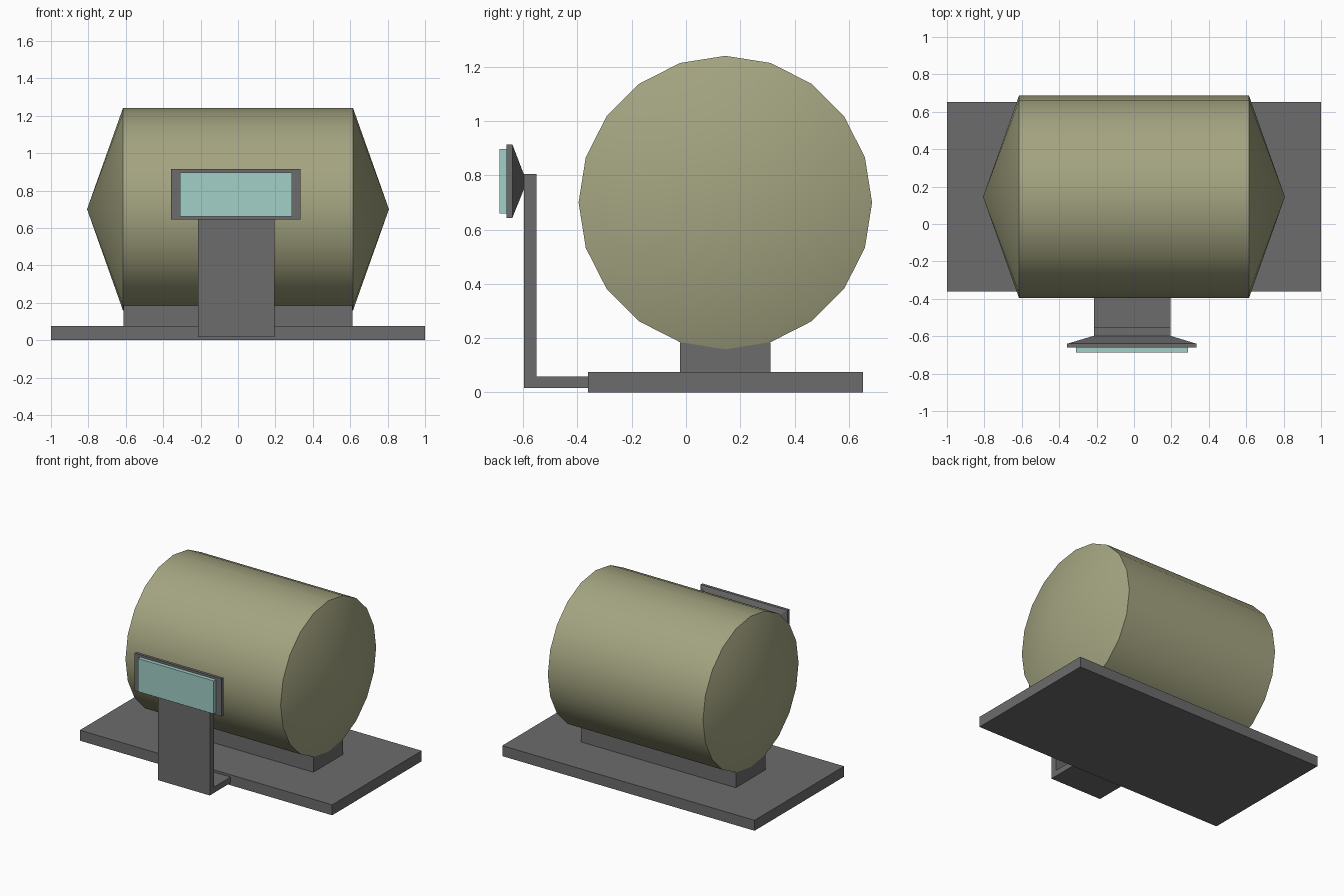
import bpy, bmesh, math
from mathutils import Matrix

if "Cube" in bpy.data.objects:
    bpy.data.objects.remove(bpy.data.objects["Cube"])


def material(name, color):
    m = bpy.data.materials.new(name)
    m.diffuse_color = (*color, 1)
    m.use_nodes = True
    m.node_tree.nodes["Principled BSDF"].inputs["Base Color"].default_value = m.diffuse_color
    return m


GREY = material("dark_grey", (0.15, 0.15, 0.15))
OLIVE = material("olive", (0.37, 0.37, 0.22))
TEAL = material("pale_teal", (0.36, 0.62, 0.57))


def finish(name, bm, mat):
    bmesh.ops.recalc_face_normals(bm, faces=bm.faces)
    me = bpy.data.meshes.new(name)
    bm.to_mesh(me)
    bm.free()
    me.materials.append(mat)
    ob = bpy.data.objects.new(name, me)
    bpy.context.collection.objects.link(ob)
    return ob


def box(name, x, y, z, mat=GREY):
    bm = bmesh.new()
    bmesh.ops.create_cube(bm, size=1)
    for v in bm.verts:
        v.co = [(a + b) / 2 + c * (b - a) for c, (a, b) in zip(v.co, (x, y, z))]
    return finish(name, bm, mat)


# base plate and the block that carries the tank
box("base_plate", (-1, 1), (-0.362, 0.652), (0, 0.075))
box("tank_support", (-0.613, 0.613), (-0.022, 0.312), (0.075, 0.185))

# tank: 20-sided drum with shallow conical ends
bm = bmesh.new()
bmesh.ops.create_cone(bm, cap_ends=True, cap_tris=True, segments=20,
                      radius1=0.541, radius2=0.541, depth=1.23)
for v in bm.verts:
    if v.co.xy.length < 0.01:
        v.co.z = math.copysign(0.807, v.co.z)
bm.transform(Matrix.Translation((0, 0.145, 0.7)) @ Matrix.Rotation(math.pi / 2, 4, 'Y'))
tank = finish("tank", bm, OLIVE)
bpy.context.view_layer.objects.active = tank
tank.select_set(True)
bpy.ops.object.shade_smooth_by_angle(angle=math.radians(30))

# L-shaped arm: side profile extruded across x
profile = [(-0.362, 0.017), (-0.598, 0.017), (-0.598, 0.805),
           (-0.552, 0.805), (-0.552, 0.059), (-0.362, 0.059)]
bm = bmesh.new()
face = bm.faces.new([bm.verts.new((-0.215, y, z)) for y, z in profile])
ext = bmesh.ops.extrude_face_region(bm, geom=[face], use_keep_orig=True)
bmesh.ops.translate(bm, vec=(0.41, 0, 0),
                    verts=[g for g in ext["geom"] if isinstance(g, bmesh.types.BMVert)])
finish("screen_arm", bm, GREY)

# screen housing: shell flaring out from the arm to the frame
housing = box("screen_housing", (-0.357, 0.333), (-0.64, -0.598), (0.644, 0.914))
for v in housing.data.vertices:
    if v.co.y > -0.62:
        v.co.x = 0.195 if v.co.x > 0 else -0.215
        v.co.z = 0.805 if v.co.z > 0.78 else 0.748
box("screen_frame", (-0.357, 0.333), (-0.661, -0.64), (0.644, 0.914))
box("screen", (-0.311, 0.289), (-0.688, -0.661), (0.66, 0.897), TEAL)
